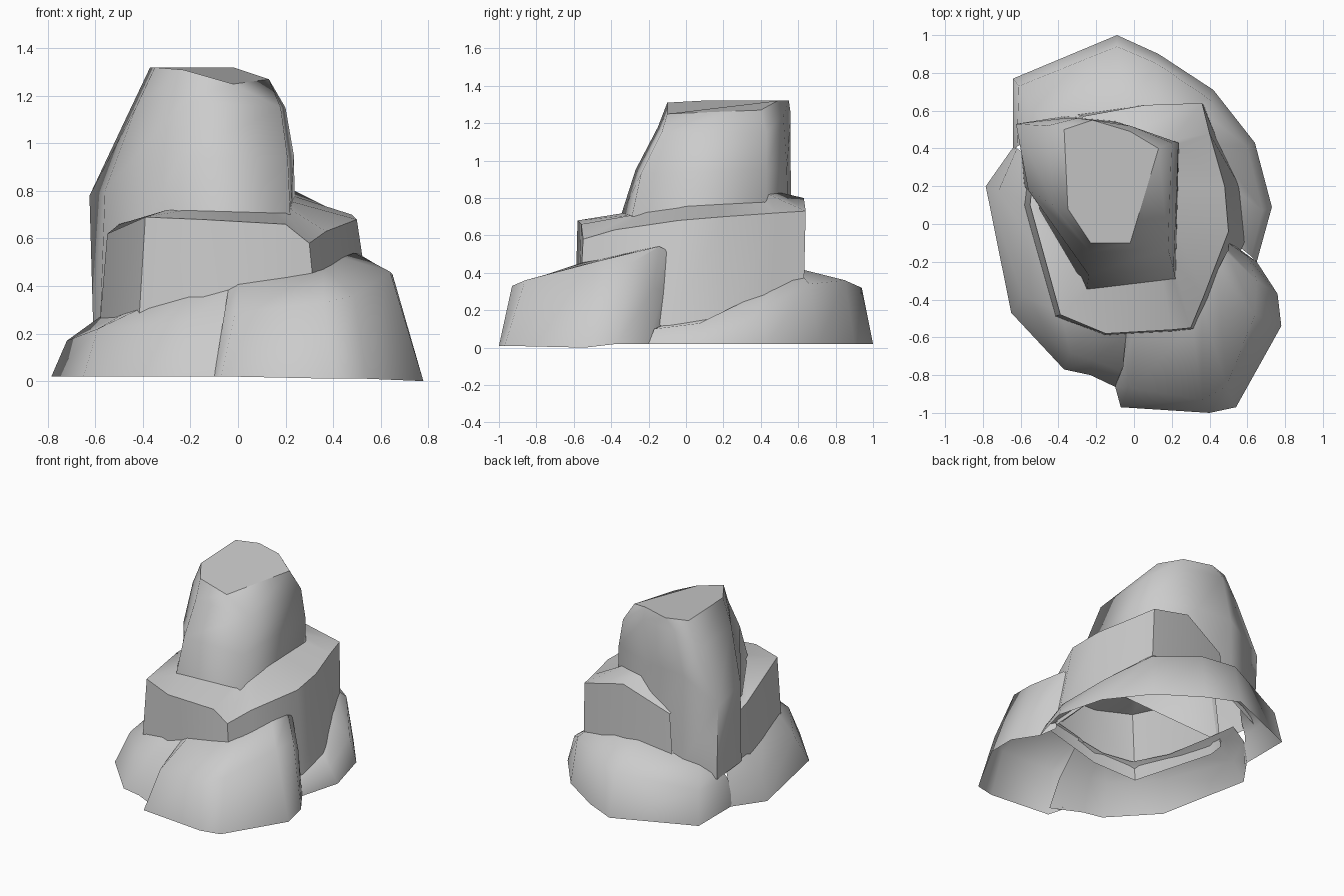
import bpy, bmesh, math

def rock_shell(name, columns, angle, closed=False):
    """Skin upright columns of points, ordered counter-clockwise from above."""
    bm = bmesh.new()
    cols = [[bm.verts.new(p) for p in col] for col in columns]
    n = len(cols)
    for i in range(n if closed else n - 1):
        a, b = cols[i], cols[(i + 1) % n]
        for k in range(len(a) - 1):
            bm.faces.new((a[k], b[k], b[k + 1], a[k + 1]))
    if closed:  # separate flat cap keeps a crisp rim
        bm.faces.new([bm.verts.new(c[-1]) for c in columns])
    me = bpy.data.meshes.new(name)
    bm.to_mesh(me)
    bm.free()
    ob = bpy.data.objects.new(name, me)
    bpy.context.collection.objects.link(ob)
    bpy.ops.object.select_all(action='DESELECT')
    ob.select_set(True)
    bpy.context.view_layer.objects.active = ob
    bpy.ops.object.shade_smooth_by_angle(angle=math.radians(angle))
    return ob

# Tall top spire, with its back left corner running down between the boulders
rock_shell("top_spire", [
    [(-.25, -.35, .70), (-.24, -.27, .95), (-.23, -.15, 1.18), (-.23, -.10, 1.31)],
    [(.22, -.29, .70), (.21, -.24, .93), (.18, -.13, 1.15), (-.02, -.10, 1.25)],
    [(.24, .43, .70), (.235, .43, .95), (.20, .43, 1.15), (.13, .40, 1.27)],
    [(-.10, .55, .50), (-.10, .54, .95), (-.02, .52, 1.24), (-.02, .49, 1.32)],
    [(-.37, .57, .33), (-.37, .56, .95), (-.30, .56, 1.25), (-.22, .55, 1.32)],
    [(-.61, .52, .25), (-.625, .53, .78), (-.46, .52, 1.13), (-.37, .50, 1.32)],
    [(-.58, .20, .25), (-.56, .18, .80), (-.43, .10, 1.15), (-.35, .08, 1.32)],
], 82, closed=True)

# Middle tier: outer foot, outer rim, inner edge against the spire
rock_shell("middle_ledge", [
    [(-.57, .22, .20), (-.54, .20, .58), (-.50, .18, .60)],
    [(-.585, .10, .20), (-.55, .10, .62), (-.50, .08, .66)],
    [(-.42, -.49, .20), (-.39, -.48, .69), (-.30, -.26, .72)],
    [(-.15, -.59, .28), (-.15, -.58, .68), (-.22, -.33, .72)],
    [(.21, -.57, .36), (.20, -.56, .66), (.15, -.28, .71)],
    [(.32, -.56, .38), (.30, -.55, .58), (.20, -.28, .71)],
    [(.40, -.40, .40), (.37, -.38, .63), (.21, -.20, .73)],
    [(.59, -.10, .08), (.50, -.04, .68), (.21, .00, .76)],
    [(.56, .20, .13), (.48, .20, .70), (.22, .20, .77)],
    [(.44, .45, .22), (.40, .48, .72), (.23, .42, .78)],
    [(.37, .63, .30), (.36, .64, .73), (.20, .44, .82)],
    [(.04, .63, .34), (.06, .63, .80), (.00, .50, .83)],
    [(-.30, .58, .32), (-.27, .57, .65), (-.28, .54, .66)],
], 50)

# Boulders round the foot: ground line, shoulder, edge against the middle tier
rock_shell("front_boulder", [
    [(-.10, -.86, .02), (-.06, -.76, .27), (-.04, -.57, .39)],
    [(-.07, -.97, .02), (-.01, -.87, .29), (.00, -.57, .41)],
    [(.40, -1.0, .01), (.36, -.93, .33), (.31, -.54, .46)],
    [(.54, -.97, .01), (.49, -.86, .36), (.36, -.42, .48)],
    [(.78, -.54, .00), (.64, -.48, .46), (.44, -.25, .52)],
    [(.76, -.37, .02), (.65, -.30, .45), (.49, -.15, .54)],
    [(.65, -.20, .02), (.60, -.17, .32), (.50, -.14, .54)],
    [(.56, -.14, .08), (.54, -.12, .30), (.50, -.10, .52)],
], 75)
rock_shell("left_boulder", [
    [(-.63, .42, .02), (-.62, .40, .18), (-.56, .36, .29)],
    [(-.785, .20, .02), (-.72, .17, .17), (-.54, .12, .30)],
    [(-.65, -.47, .02), (-.59, -.38, .22), (-.47, -.20, .29)],
    [(-.37, -.77, .02), (-.34, -.68, .24), (-.38, -.47, .32)],
    [(-.23, -.80, .02), (-.22, -.72, .25), (-.20, -.56, .36)],
    [(-.02, -.90, .02), (-.02, -.80, .20), (.00, -.57, .40)],
], 75)
rock_shell("back_boulder", [
    [(.65, -.20, .02), (.62, -.17, .10), (.53, -.10, .13)],
    [(.73, .09, .02), (.68, .07, .13), (.52, .20, .17)],
    [(.64, .43, .02), (.60, .41, .20), (.42, .42, .30)],
    [(.42, .71, .02), (.40, .66, .34), (.34, .61, .40)],
    [(.13, .90, .02), (.12, .85, .36), (.12, .61, .42)],
    [(-.09, 1.0, .02), (-.09, .94, .32), (-.05, .61, .42)],
    [(-.64, .77, .02), (-.61, .73, .25), (-.48, .53, .34)],
    [(-.64, .38, .02), (-.62, .41, .22), (-.56, .44, .31)],
], 75)
